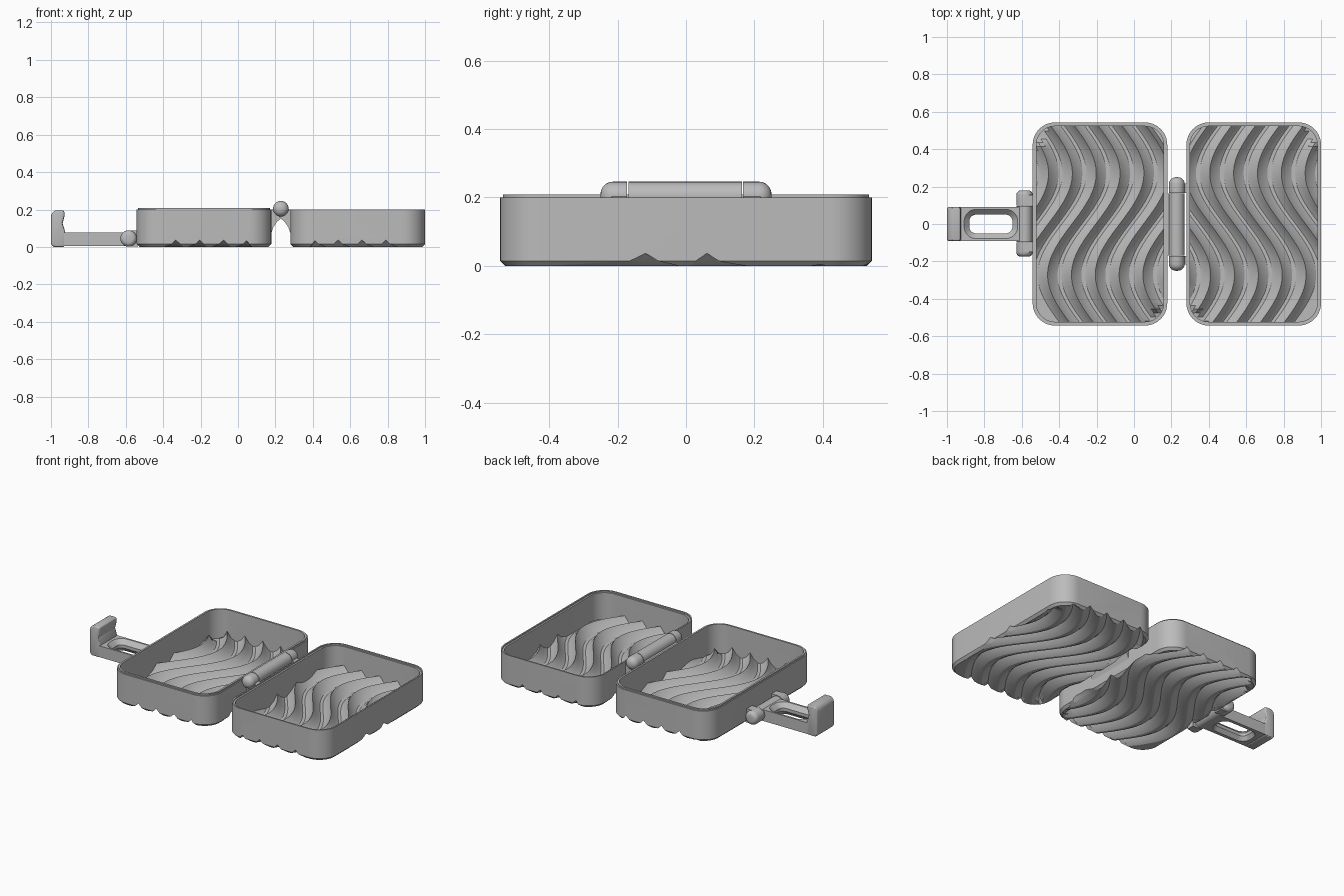
import bpy, bmesh, math
from mathutils import Vector

cube = bpy.data.objects.get("Cube")
if cube:
    bpy.data.objects.remove(cube)

GREY = bpy.data.materials.new("plain_grey")
GREY.use_nodes = True
GREY.diffuse_color = (0.5, 0.5, 0.5, 1)
GREY.node_tree.nodes["Principled BSDF"].inputs["Base Color"].default_value = (0.5, 0.5, 0.5, 1)

HALF_X, HALF_Y, RADIUS = 0.36, 0.543, 0.12
PITCH, SWAY, WAVE = 0.1275, 0.13, 1.086
HINGE_X = 0.229


def make(name, bm):
    bmesh.ops.recalc_face_normals(bm, faces=bm.faces)
    mesh = bpy.data.meshes.new(name)
    bm.to_mesh(mesh)
    bm.free()
    ob = bpy.data.objects.new(name, mesh)
    bpy.context.collection.objects.link(ob)
    mesh.materials.append(GREY)
    return ob


def activate(ob):
    bpy.ops.object.select_all(action='DESELECT')
    ob.select_set(True)
    bpy.context.view_layer.objects.active = ob


def finish(ob):
    activate(ob)
    bpy.ops.object.shade_smooth_by_angle(angle=math.radians(25))


def boolean(ob, cutter, operation):
    mod = ob.modifiers.new("cut", 'BOOLEAN')
    mod.operation, mod.object, mod.solver = operation, cutter, 'EXACT'
    activate(ob)
    bpy.ops.object.modifier_apply(modifier=mod.name)
    bpy.data.objects.remove(cutter)


def bevel(ob, width, segments=3, angle=40):
    mod = ob.modifiers.new("bevel", 'BEVEL')
    mod.width, mod.segments = width, segments
    mod.limit_method, mod.angle_limit = 'ANGLE', math.radians(angle)
    activate(ob)
    bpy.ops.object.modifier_apply(modifier=mod.name)


def rounded(cx, cy, hx, hy, r, z, steps=10):
    """Rounded rectangle outline at height z."""
    pts = []
    for quarter in range(4):
        sx, sy = (1, -1, -1, 1)[quarter], (1, 1, -1, -1)[quarter]
        for i in range(steps + 1):
            a = math.pi / 2 * (quarter + i / steps)
            pts.append(Vector((cx + sx * (hx - r) + r * math.cos(a),
                               cy + sy * (hy - r) + r * math.sin(a), z)))
    return pts


def loft(name, outlines, closed):
    """Skin a list of outlines; closed makes a ring, otherwise ends are capped."""
    bm = bmesh.new()
    rings = [[bm.verts.new(p) for p in o] for o in outlines]
    n = len(rings[0])
    for a, b in zip(rings, rings[1:] + (rings[:1] if closed else [])):
        for i in range(n):
            bm.faces.new((a[i], a[(i + 1) % n], b[(i + 1) % n], b[i]))
    if not closed:
        bm.faces.new(rings[0])
        bm.faces.new(rings[-1])
    return make(name, bm)


def prism(name, profile, y0, y1):
    """Extrude an x-z profile along y."""
    return loft(name, [[Vector((x, y, z)) for x, z in profile] for y in (y0, y1)], False)


# One ridge: position within the pitch, relative height
RIDGE = [(-0.42, 0), (-0.2, 0.36), (0, 1), (0.2, 0.36), (0.42, 0)]


def wavy_slab(name, cx, side, low, high):
    """Solid between two swaying ridged surfaces; low/high = (base, ridge height)."""
    us = [(-0.15 + PITCH * (k + f), h) for k in range(-4, 7) for f, h in RIDGE]
    rows = 56
    bm = bmesh.new()
    layers = []
    for base, height in (low, high):
        grid = []
        for j in range(rows + 1):
            y = (j / rows - 0.5) * 1.16
            row = []
            for u, h in us:
                x = u + SWAY * math.sin(2 * math.pi * y / WAVE)
                corner = abs(x) / HALF_X + abs(y) / HALF_Y > 1.68
                row.append(bm.verts.new((cx + side * x, y, base + (0 if corner else h * height))))
            grid.append(row)
        layers.append(grid)
    n = len(us)
    for g in layers:
        for j in range(rows):
            for i in range(n - 1):
                bm.faces.new((g[j][i], g[j][i + 1], g[j + 1][i + 1], g[j + 1][i]))
    a, b = layers
    for j in range(rows):
        for i in (0, n - 1):
            bm.faces.new((a[j][i], a[j + 1][i], b[j + 1][i], b[j][i]))
    for i in range(n - 1):
        for j in (0, rows):
            bm.faces.new((a[j][i], a[j][i + 1], b[j][i + 1], b[j][i]))
    return make(name, bm)


def tray(label, cx, side, rim):
    # Wall ring with chamfered foot, grooved from below
    section = [(0.015, 0), (0, 0.015), (0, 0.2)] + rim + [(rim[-1][0], 0)]
    wall = loft(label + "_wall", [rounded(cx, 0, HALF_X - d, HALF_Y - d, RADIUS - d, z)
                                  for d, z in section], True)
    boolean(wall, wavy_slab("groove_cutter", cx, side, (-0.1, 0), (-0.001, 0.038)), 'DIFFERENCE')
    finish(wall)
    # Ridged floor trimmed to the tray outline
    floor = wavy_slab(label + "_floor", cx, side, (0, 0.038), (0.02, 0.052))
    d = 0.016
    trim = loft("floor_trim", [rounded(cx, 0, HALF_X - d, HALF_Y - d, RADIUS - d, z)
                               for z in (-0.05, 0.15)], False)
    boolean(floor, trim, 'INTERSECT')
    finish(floor)


tray("left_tray", 0.64, -1, [(0.009, 0.2), (0.009, 0.192), (0.02, 0.192)])
tray("right_tray", -0.182, 1, [(0.008, 0.2), (0.008, 0.208), (0.02, 0.208)])


def barrel(name, x, z, r, y0, y1, cap0=0.0, cap1=0.0):
    """Knuckle along y whose ends may be rounded by cap."""
    stations = []
    for y, cap, sign in ((y0, cap0, 1), (y1, cap1, -1)):
        arc = [(y + sign * cap * (1 - math.cos(t)), r - cap * (1 - math.sin(t)))
               for t in [math.pi / 2 * i / 5 for i in range(6)]] if cap else [(y, r)]
        stations += arc if sign > 0 else arc[::-1]
    rings = [[Vector((x + q * math.cos(a), y, z + q * math.sin(a)))
              for a in [2 * math.pi * i / 28 for i in range(28)]] for y, q in stations]
    finish(loft(name, rings, False))


# Tray hinge: middle knuckle on one tray, end knuckles on the other
WEB = [(-0.042, 0.19), (0, 0.22), (0.056, 0.197), (0.056, 0.06), (0.04, 0.105), (0.02, 0.135), (0, 0.152)]
for name, y0, y1, cap0, cap1, side in (
        ("front_hinge", -0.25, -0.172, 0.036, 0, 1),
        ("middle_hinge", -0.168, 0.163, 0, 0, -1),
        ("back_hinge", 0.167, 0.25, 0, 0.036, 1)):
    barrel(name + "_knuckle", HINGE_X, 0.204, 0.042, y0, y1, cap0, cap1)
    prism(name + "_web", [(HINGE_X + side * x, z) for x, z in WEB],
          y0 + cap0 * 0.9, y1 - cap1 * 0.9)

# Latch hinge
for name, y0, y1, cap0, cap1 in (("front", -0.175, -0.1, 0.025, 0), ("back", 0.1, 0.18, 0, 0.025)):
    barrel(name + "_latch_knuckle", -0.585, 0.045, 0.044, y0, y1, cap0, cap1)
    prism(name + "_latch_mount", [(-0.585, 0.001), (-0.535, 0.001), (-0.535, 0.089), (-0.585, 0.089)],
          y0 + cap0, y1 - cap1)
barrel("latch_middle_knuckle", -0.585, 0.045, 0.042, -0.096, 0.096)

# Latch arm with a flared window
arm = prism("latch_arm", [(-0.975, 0.005), (-0.585, 0.005), (-0.585, 0.078), (-0.975, 0.078)], -0.09, 0.09)
window = loft("window_cutter", [rounded(-0.765, 0, 0.115 + e, 0.05 + e, 0.035 + e, z)
                                for e, z in ((0.03, -0.01), (0, 0.03), (0, 0.05), (0.032, 0.082))], False)
boolean(arm, window, 'DIFFERENCE')
finish(arm)

# Latch hook
hook = prism("latch_hook", [(-1, 0.012), (-0.985, 0), (-0.925, 0), (-0.925, 0.085), (-0.938, 0.125),
                            (-0.928, 0.165), (-0.928, 0.196), (-0.975, 0.196), (-0.994, 0.185), (-1, 0.165)],
             -0.092, 0.092)
bevel(hook, 0.012)
finish(hook)
